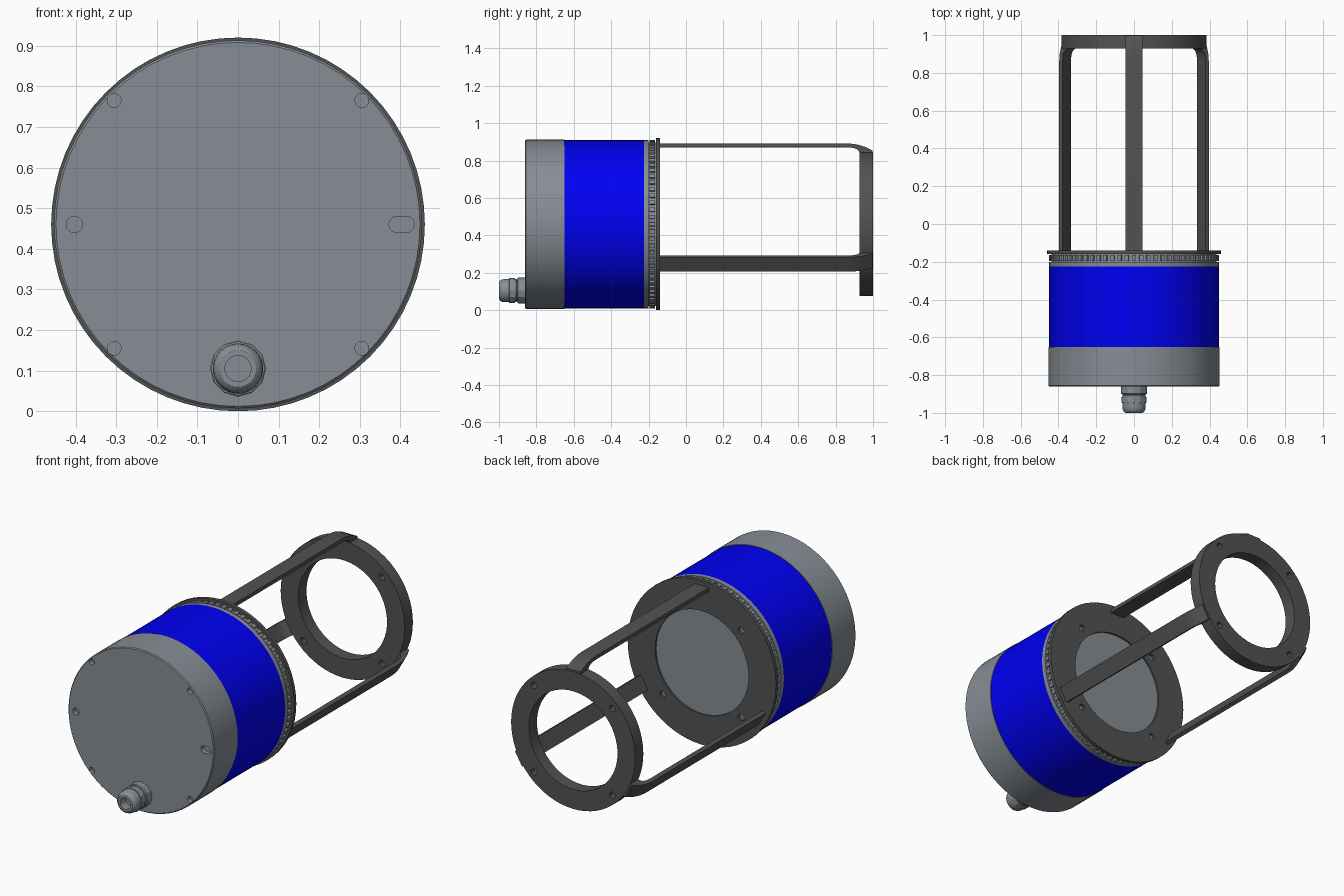
import bpy, bmesh
from math import cos, sin, pi, radians, copysign
from mathutils import Matrix, Vector

if "Cube" in bpy.data.objects:
    bpy.data.objects.remove(bpy.data.objects["Cube"])

CZ = 0.46          # height of the main axis, which runs along y
SEGS = 64


def material(name, rgb):
    m = bpy.data.materials.new(name)
    m.diffuse_color = (*rgb, 1)
    m.use_nodes = True
    m.node_tree.nodes["Principled BSDF"].inputs["Base Color"].default_value = m.diffuse_color
    return m


BLUE = material("blue", (0.0, 0.0, 0.9))
DARK = material("dark_grey", (0.085, 0.085, 0.085))
GREY = material("steel_grey", (0.24, 0.27, 0.30))


def finish(name, bm, mat=GREY, angle=30):
    bmesh.ops.remove_doubles(bm, verts=bm.verts, dist=1e-5)
    bmesh.ops.recalc_face_normals(bm, faces=bm.faces)
    me = bpy.data.meshes.new(name)
    bm.to_mesh(me)
    bm.free()
    ob = bpy.data.objects.new(name, me)
    bpy.context.collection.objects.link(ob)
    me.materials.append(mat)
    smooth(ob, angle)
    return ob


def smooth(ob, angle=30):
    bpy.ops.object.select_all(action='DESELECT')
    ob.select_set(True)
    bpy.context.view_layer.objects.active = ob
    bpy.ops.object.shade_smooth_by_angle(angle=radians(angle))


def lathe(name, profile, mat=GREY, cz=CZ, segs=SEGS, closed=False, angle=30):
    """Turn a profile of (radius, y) points around the y axis at height cz."""
    bm = bmesh.new()
    rings = [[bm.verts.new((r * sin(2 * pi * i / segs), y, cz + r * cos(2 * pi * i / segs)))
              for i in range(segs)] for r, y in profile]
    pairs = list(zip(rings, rings[1:])) + ([(rings[-1], rings[0])] if closed else [])
    for a, b in pairs:
        for i in range(segs):
            j = (i + 1) % segs
            bm.faces.new((a[i], a[j], b[j], b[i]))
    return finish(name, bm, mat, angle)


def prism(bm, start, end):
    """Solid between two matching point loops."""
    a = [bm.verts.new(p) for p in start]
    b = [bm.verts.new(p) for p in end]
    bm.faces.new(a)
    bm.faces.new(b[::-1])
    for i in range(len(a)):
        j = (i + 1) % len(a)
        bm.faces.new((a[i], b[i], b[j], a[j]))


def drill(ob, holes, y0, y1):
    """Cut round or slotted holes given as (x, z, radius, half slot length)."""
    bm = bmesh.new()
    for x, z, r, s in holes:
        angles = [2 * pi * (i + 0.5) / 24 for i in range(24)]
        pts = [(x + r * cos(t) + copysign(s, cos(t)), z + r * sin(t)) for t in angles]
        prism(bm, [(px, y0, pz) for px, pz in pts], [(px, y1, pz) for px, pz in pts])
    cutter = finish("hole_cutter", bm, ob.data.materials[0])
    cutter.hide_render = True
    mod = ob.modifiers.new("holes", 'BOOLEAN')
    mod.operation, mod.solver, mod.object = 'DIFFERENCE', 'EXACT', cutter
    bpy.ops.object.select_all(action='DESELECT')
    bpy.context.view_layer.objects.active = ob
    ob.select_set(True)
    bpy.ops.object.modifier_apply(modifier=mod.name)
    bpy.data.objects.remove(cutter)
    smooth(ob)


# Grey end cap with mounting holes and one slot
cap = lathe("end_cap", [(0, -0.86), (0.448, -0.86), (0.453, -0.855), (0.453, -0.65), (0, -0.65)])
cap_holes = [(sx * 0.305, CZ + sz * 0.305, 0.017, 0) for sx in (-1, 1) for sz in (-1, 1)]
cap_holes += [(-0.403, CZ, 0.02, 0), (0.403, CZ, 0.02, 0.011)]
drill(cap, cap_holes, -0.9, -0.835)

# Blue housing sleeve
lathe("blue_sleeve", [(0, -0.65), (0.45, -0.65), (0.45, -0.225), (0, -0.225)], BLUE)

# Grey collar with a ring of grip teeth
lathe("collar", [(0, -0.225), (0.45, -0.225), (0.45, -0.2), (0.438, -0.2), (0.438, -0.158), (0, -0.158)])
bm = bmesh.new()
N = 72
for k in range(N):
    rot = Matrix.Rotation(2 * pi * k / N, 4, 'Y')
    loop = [Vector(p) for p in ((-0.012, 0, 0.43), (0.012, 0, 0.43), (0.01, 0, 0.45), (-0.01, 0, 0.45))]
    ends = [[rot @ p + Vector((0, y, CZ)) for p in loop] for y in (-0.195, -0.165)]
    prism(bm, *ends)
finish("grip_teeth", bm)

# Dark front flange with window and bolt holes
d = 0.344 / 2 ** 0.5
bolts = [(sx * d, CZ + sz * d, 0.018, 0) for sx in (-1, 1) for sz in (-1, 1)]
flange = lathe("flange", [(0.29, -0.16), (0.46, -0.16), (0.46, -0.14), (0.29, -0.14)], DARK, closed=True)
drill(flange, bolts, -0.2, -0.1)
lathe("window", [(0, -0.15), (0.292, -0.15), (0.292, -0.158), (0, -0.158)])

# Far ring carried by the arms
ring = lathe("far_ring", [(0.275, 0.928), (0.385, 0.928), (0.385, 1.0), (0.275, 1.0)], DARK, closed=True)
drill(ring, bolts, 0.9, 1.05)

# Three flat arms, curving inwards at the ring
outer = [(0.432, -0.15), (0.432, 0.86), (0.429, 0.9), (0.421, 0.935), (0.41, 0.965), (0.394, 0.997)]
inner = [(0.36, 0.997), (0.36, 0.93), (0.385, 0.928), (0.4, 0.915), (0.408, 0.895), (0.411, 0.865), (0.411, -0.15)]
for k, name in enumerate(("top_arm", "right_arm", "left_arm")):
    rot = Matrix.Rotation(2 * pi * k / 3, 4, 'Y')
    bm = bmesh.new()
    prism(bm, *[[rot @ Vector((x, y, r)) + Vector((0, 0, CZ)) for r, y in outer + inner]
                for x in (-0.044, 0.044)])
    finish(name, bm, DARK)

# Cable gland: faceted base nut, neck, and rounded cap nut with a cable hole
GZ = 0.105
lathe("gland_base_nut", [(0, -0.86), (0.069, -0.86), (0.069, -0.898), (0.064, -0.902), (0, -0.902)],
      cz=GZ, segs=12, angle=20)
lathe("gland_cap", [(0, -0.87), (0.058, -0.87), (0.058, -0.905), (0.062, -0.908), (0.062, -0.965),
                    (0.06, -0.982), (0.054, -0.994), (0.045, -1.0), (0.032, -1.0), (0.032, -0.95), (0, -0.95)],
      cz=GZ, segs=32)
lathe("gland_grip", [(0.05, -0.915), (0.067, -0.915), (0.067, -0.945), (0.05, -0.95)], cz=GZ, segs=12,
      closed=True, angle=20)
